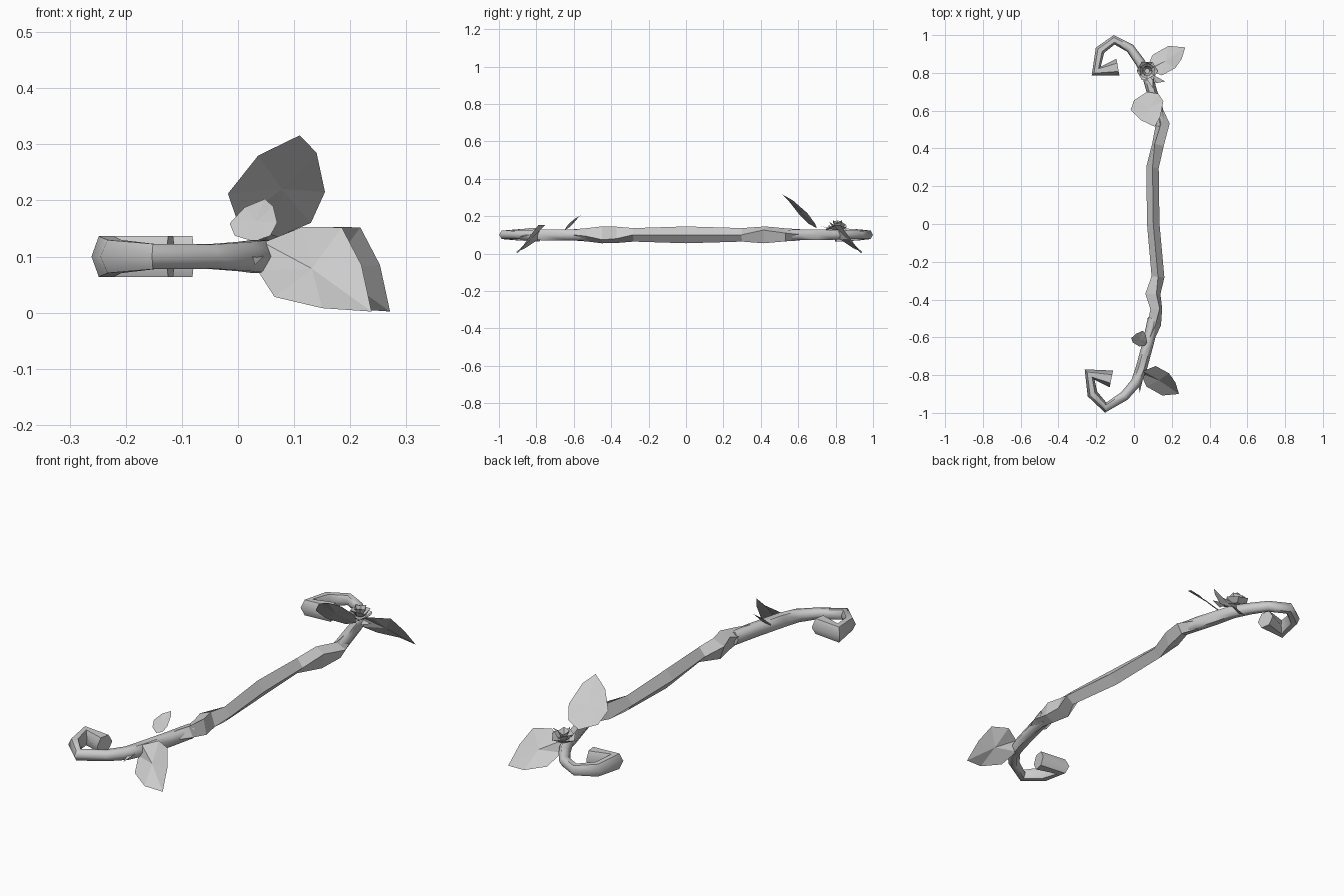
import bpy, bmesh
from math import sin, cos, pi, radians
from mathutils import Vector

old = bpy.data.objects.get("Cube")
if old:
    bpy.data.objects.remove(old, do_unlink=True)

grey = bpy.data.materials.new("plain_grey")
grey.use_nodes = True
grey.diffuse_color = (0.6, 0.6, 0.6, 1)
grey.node_tree.nodes["Principled BSDF"].inputs["Base Color"].default_value = (0.6, 0.6, 0.6, 1)


def finish(name, bm, smooth_angle=None, recalc=True):
    if recalc:
        bmesh.ops.recalc_face_normals(bm, faces=bm.faces[:])
    mesh = bpy.data.meshes.new(name)
    bm.to_mesh(mesh)
    bm.free()
    mesh.materials.append(grey)
    obj = bpy.data.objects.new(name, mesh)
    bpy.context.collection.objects.link(obj)
    if smooth_angle:
        bpy.ops.object.select_all(action='DESELECT')
        obj.select_set(True)
        bpy.context.view_layer.objects.active = obj
        bpy.ops.object.shade_smooth_by_angle(angle=radians(smooth_angle))
    return obj


def tube(name, stations, sides, smooth_angle=None):
    """Skin a flat path; each station is x, y, half width, half height, roll."""
    bm = bmesh.new()
    pts = [Vector((s[0], s[1], 0.1)) for s in stations]
    rings = []
    for i, s in enumerate(stations):
        before = (pts[i] - pts[max(i - 1, 0)]).normalized()
        after = (pts[min(i + 1, len(pts) - 1)] - pts[i]).normalized()
        t = (before + after).normalized()
        side = Vector((-t.y, t.x, 0))
        roll = radians(s[4]) if len(s) > 4 else 0
        ring = []
        for k in range(sides):
            a = 2 * pi * k / sides + roll
            ring.append(bm.verts.new(pts[i] + side * s[2] * cos(a)
                                     + Vector((0, 0, s[3] * sin(a)))))
        rings.append(ring)
    for a, b in zip(rings, rings[1:]):
        for k in range(sides):
            n = (k + 1) % sides
            bm.faces.new((a[k], a[n], b[n], b[k]))
    bm.faces.new(rings[0])
    bm.faces.new(rings[-1])
    return finish(name, bm, smooth_angle)


def leaf(name, outline):
    """Thin blade fanned around its middle."""
    bm = bmesh.new()
    rim = [bm.verts.new(p) for p in outline]
    mid = bm.verts.new(sum((v.co for v in rim), Vector()) / len(rim))
    for a, b in zip(rim, rim[1:] + rim[:1]):
        bm.faces.new((mid, a, b))
    bm.normal_update()
    if sum(f.normal.z for f in bm.faces) < 0:
        bmesh.ops.reverse_faces(bm, faces=bm.faces[:])
    return finish(name, bm, recalc=False)


# Curled limbs
tube("back_limb", [
    (-.085, .83, .045, .042), (-.20, .81, .034, .042), (-.18, .92, .026, .034),
    (-.105, .975, .025, .026), (-.02, .93, .024, .025), (.03, .86, .026, .027),
    (.07, .79, .028, .03), (.095, .70, .028, .033), (.125, .60, .03, .033),
    (.145, .52, .03, .03)], 6, 62)
tube("front_limb", [
    (-.12, -.82, .045, .042), (-.235, -.797, .038, .042), (-.22, -.90, .028, .034),
    (-.15, -.972, .027, .026), (-.05, -.91, .026, .025), (.01, -.84, .028, .03),
    (.04, -.76, .03, .034), (.075, -.63, .03, .034), (.105, -.50, .032, .033)], 6, 62)

# Diamond-section grip with twisted ends
tube("grip", [
    (.125, .61, .025, .03, 0), (.152, .53, .038, .036, 15), (.127, .42, .036, .052, 30),
    (.098, .30, .033, .036, 0), (.102, 0, .033, .045, 0), (.127, -.28, .034, .036, 0),
    (.10, -.37, .044, .048, -25), (.118, -.45, .036, .052, -30),
    (.108, -.53, .036, .036, -10), (.085, -.60, .026, .03, 0)], 4)

# Upright leaves, the front one a smaller mirrored copy
upright = [(.07, .70, .135), (0, .655, .16), (-.018, .603, .212), (.036, .55, .28),
           (.11, .515, .316), (.14, .57, .285), (.155, .65, .215), (.13, .69, .16)]
leaf("back_upright_leaf", upright)
leaf("front_upright_leaf",
     [(x * .49 - .006, -.45 * y - .333, z * .42 + .07) for x, y, z in upright])

# Drooping leaves
droop = [(.035, -.79, .075), (.045, -.78, .125), (.115, -.752, .153), (.185, -.79, .152),
         (.22, -.84, .085), (.238, -.90, .002), (.15, -.908, .008), (.065, -.86, .028)]
leaf("front_drooping_leaf", droop)
leaf("back_drooping_leaf", [(x + .033, .035 - y, z) for x, y, z in droop])

# Small sepals
leaf("front_sepal", [(.02, -.82, .12), (.045, -.83, .10), (.03, -.895, .085)])
leaf("back_sepal", [(.10, .79, .13), (.165, .755, .14), (.115, .745, .125)])
leaf("back_inner_sepal", [(.06, .78, .13), (.10, .72, .148), (.10, .77, .13)])

# Rosette: stacked open cups, each turned against the one below
center = Vector((.07, .81, 0))
for n, (low, high, base, top) in enumerate([
        (.025, .056, .125, .145), (.022, .044, .135, .162), (.014, .028, .145, .172)]):
    bm = bmesh.new()
    rings = []
    for radius, z in ((low, base), (high, top)):
        ring = []
        for k in range(6):
            a = pi * k / 3 + n * pi / 6
            lift = .006 * (-1) ** k if z == top else 0
            ring.append(bm.verts.new(center + Vector(
                (radius * cos(a), radius * sin(a), z + lift))))
        rings.append(ring)
    for k in range(6):
        m = (k + 1) % 6
        bm.faces.new((rings[0][k], rings[0][m], rings[1][m], rings[1][k]))
    bm.faces.new(rings[0])
    finish("rosette_petals_" + str(n + 1), bm)
